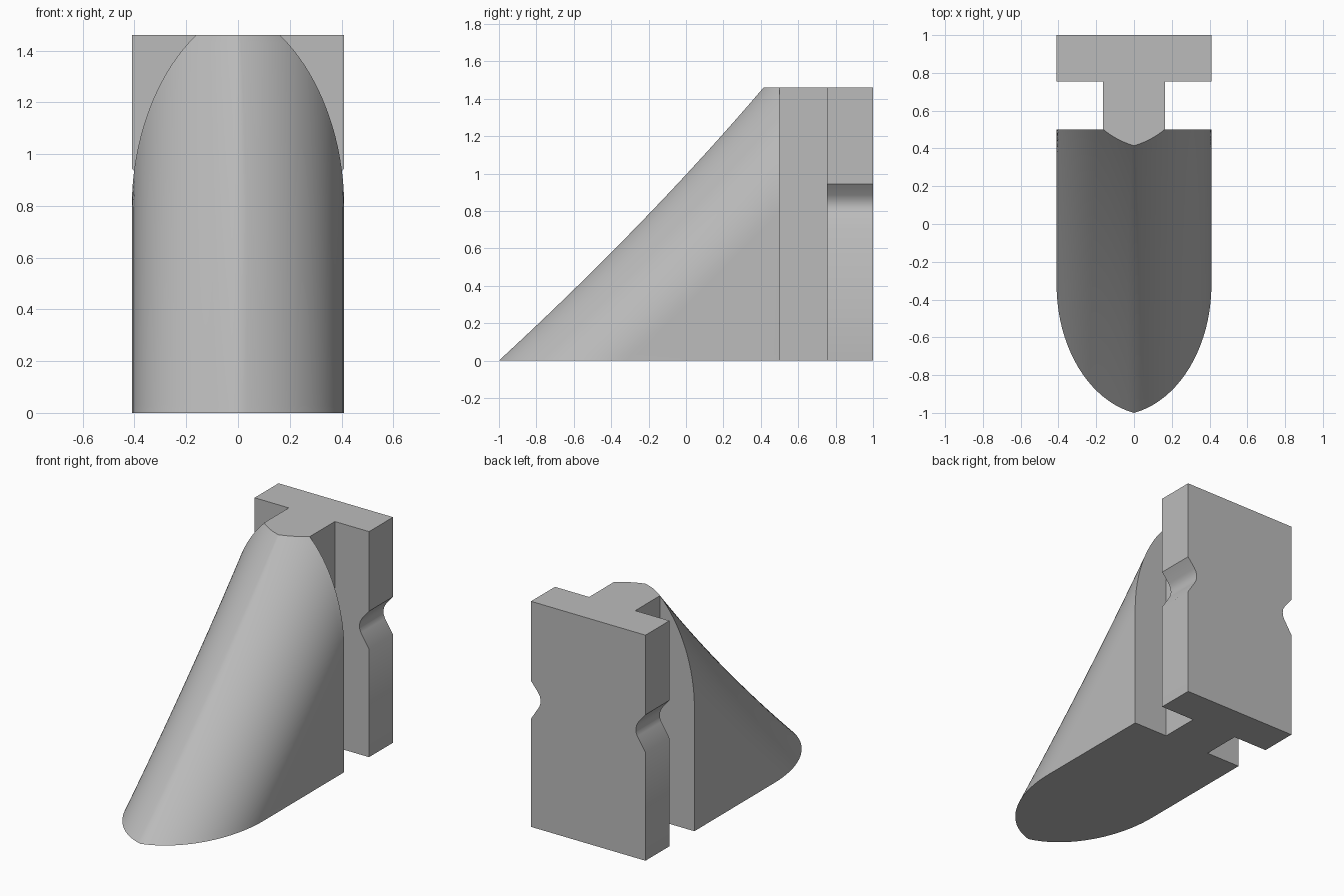
import bpy, bmesh, math

old = bpy.data.objects.get("Cube")
if old:
    bpy.data.objects.remove(old, do_unlink=True)

HALF, HEIGHT, BACK = 0.41, 1.46, 0.5      # half width, height, rear face of the nose
LEVELS, STEPS = 48, 20

grey = bpy.data.materials.new("plain grey")
grey.use_nodes = True
grey.diffuse_color = (0.5, 0.5, 0.5, 1)
grey.node_tree.nodes["Principled BSDF"].inputs["Base Color"].default_value = (0.5, 0.5, 0.5, 1)


def finish(name, bm):
    """Turn a bmesh into a named, shaded object."""
    bmesh.ops.recalc_face_normals(bm, faces=bm.faces)
    mesh = bpy.data.meshes.new(name)
    bm.to_mesh(mesh)
    bm.free()
    mesh.materials.append(grey)
    obj = bpy.data.objects.new(name, mesh)
    bpy.context.collection.objects.link(obj)
    bpy.ops.object.select_all(action='DESELECT')
    obj.select_set(True)
    bpy.context.view_layer.objects.active = obj
    bpy.ops.object.shade_smooth_by_angle(angle=math.radians(35))
    return obj


def extrude(name, points, direction):
    """Prism from a closed outline."""
    bm = bmesh.new()
    face = bm.faces.new([bm.verts.new(p) for p in points])
    side = bmesh.ops.extrude_face_region(bm, geom=[face], use_keep_orig=True)
    moved = [g for g in side["geom"] if isinstance(g, bmesh.types.BMVert)]
    bmesh.ops.translate(bm, verts=moved, vec=direction)
    return finish(name, bm)


# Nose: a pointed elliptical plan that slides back along a slightly bowed ridge
CENTRE, LENGTH = -0.1, 0.693
RADIUS = HALF - CENTRE
START = math.asin(-CENTRE / RADIUS)
DEPTH = LENGTH * math.cos(START)


def section(z):
    t = z / HEIGHT
    ridge = -1 + 1.415 * t + 0.17 * t * (1 - t)
    room = min(BACK - ridge, DEPTH)
    end = math.acos((DEPTH - room) / LENGTH)
    half = []
    for i in range(STEPS + 1):
        a = START + (end - START) * i / STEPS
        half.append((CENTRE + RADIUS * math.sin(a), ridge + DEPTH - LENGTH * math.cos(a), z))
    half.append((half[-1][0], BACK, z))
    return [(-x, y, h) for x, y, h in reversed(half[1:])] + half


bm = bmesh.new()
rows = [[bm.verts.new(p) for p in section(HEIGHT * k / LEVELS)] for k in range(LEVELS + 1)]
for low, high in zip(rows, rows[1:]):
    for i in range(len(low)):
        j = (i + 1) % len(low)
        bm.faces.new((low[i], low[j], high[j], high[i]))
bm.faces.new(rows[0])
bm.faces.new(rows[-1])
bmesh.ops.remove_doubles(bm, verts=bm.verts, dist=0.00001)
finish("nose", bm)

# Web joining the nose to the rear plate
WEB, PLATE = 0.165, 0.755
extrude("web", [(-WEB, BACK, 0), (WEB, BACK, 0), (WEB, PLATE, 0), (-WEB, PLATE, 0)], (0, 0, HEIGHT))

# Rear plate with a rounded notch in each side
notch = [(HALF, 0.70), (0.352, 0.79), (0.343, 0.813), (0.341, 0.835),
         (0.346, 0.86), (0.36, 0.885), (HALF, 0.945)]
side = [(HALF, 0)] + notch + [(HALF, HEIGHT)]
outline = side + [(-x, z) for x, z in reversed(side)]
extrude("rear_plate", [(x, PLATE, z) for x, z in outline], (0, 1 - PLATE, 0))
